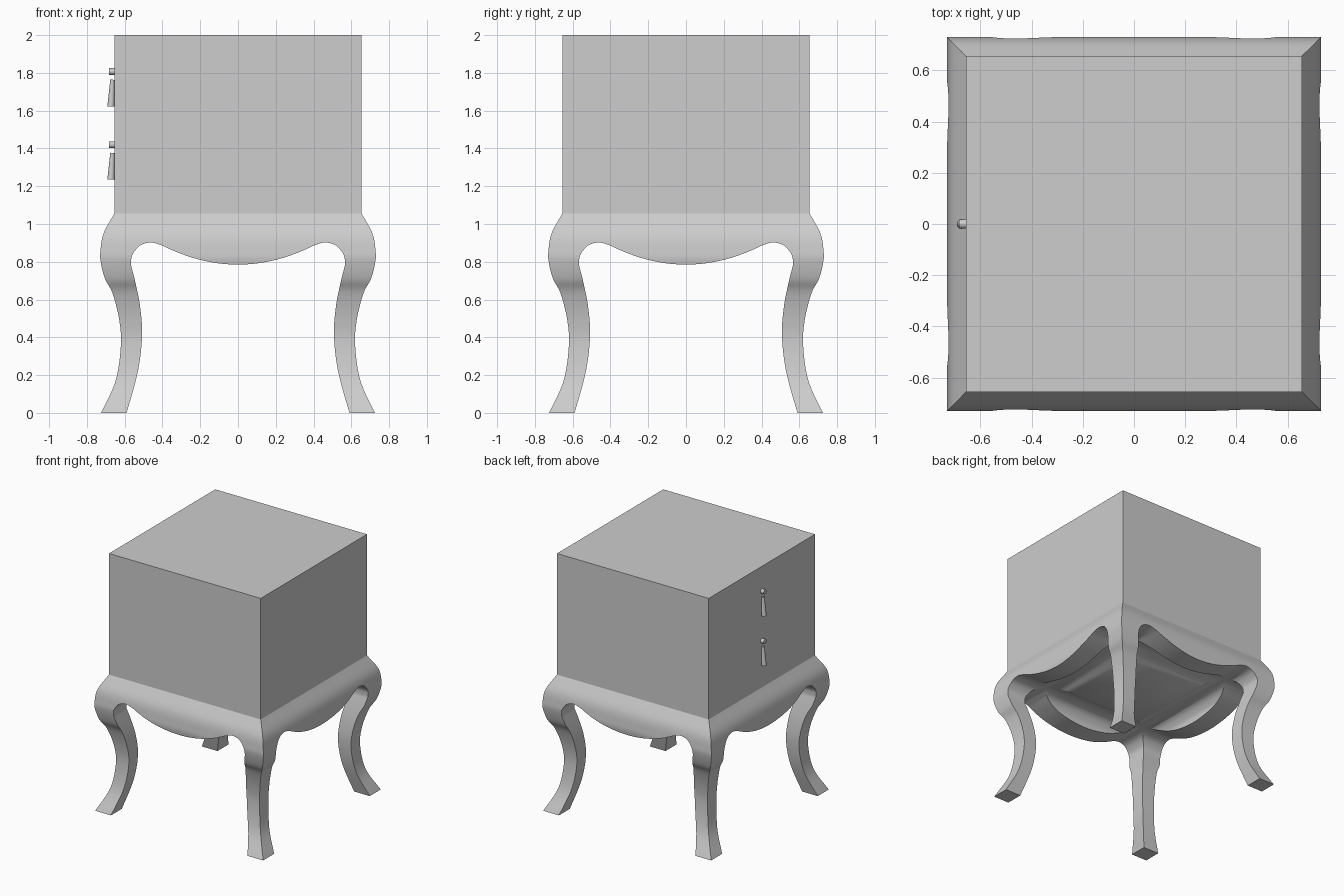
import bpy, bmesh, math
from mathutils import Vector, Matrix

cube = bpy.data.objects.get("Cube")
if cube:
    bpy.data.objects.remove(cube, do_unlink=True)

COLOUR = (0.61, 0.61, 0.61, 1)
grey = bpy.data.materials.new("mid_grey")
grey.use_nodes = True
grey.diffuse_color = COLOUR
grey.node_tree.nodes["Principled BSDF"].inputs["Base Color"].default_value = COLOUR


def finish(name, bm):
    """Turn a bmesh into a named object with outward normals."""
    bmesh.ops.recalc_face_normals(bm, faces=bm.faces)
    mesh = bpy.data.meshes.new(name)
    bm.to_mesh(mesh)
    bm.free()
    mesh.materials.append(grey)
    obj = bpy.data.objects.new(name, mesh)
    bpy.context.collection.objects.link(obj)
    return obj


def select_only(obj):
    bpy.ops.object.select_all(action='DESELECT')
    obj.select_set(True)
    bpy.context.view_layer.objects.active = obj


def smooth(obj, angle=30):
    select_only(obj)
    bpy.ops.object.shade_smooth_by_angle(angle=math.radians(angle))


def spline(points, steps=5):
    """Catmull-Rom curve through 2D points."""
    p = [Vector(q) for q in points]
    p = [2 * p[0] - p[1]] + p + [2 * p[-1] - p[-2]]
    out = []
    for a, b, c, d in zip(p, p[1:], p[2:], p[3:]):
        for i in range(steps):
            t = i / steps
            out.append(0.5 * (2 * b + (c - a) * t + (2 * a - 5 * b + 4 * c - d) * t * t
                              + (3 * b - a - 3 * c + d) * t ** 3))
    return out + [p[-2]]


def square_loft(name, profile):
    """Stack square sections whose half width follows the profile (r, z)."""
    bm = bmesh.new()
    rings = [[bm.verts.new((sx * r, sy * r, z)) for sx, sy in ((-1, -1), (1, -1), (1, 1), (-1, 1))]
             for r, z in profile]
    for low, high in zip(rings, rings[1:]):
        for i in range(4):
            j = (i + 1) % 4
            bm.faces.new((low[i], low[j], high[j], high[i]))
    bm.faces.new(rings[0][::-1])
    bm.faces.new(rings[-1])
    return finish(name, bm)


def prism(name, outline, turn):
    """Extrude an x-z outline right through in y, then turn it about z."""
    bm = bmesh.new()
    face = bm.faces.new([bm.verts.new((x, -1, z)) for x, z in outline])
    new = bmesh.ops.extrude_face_region(bm, geom=[face])["geom"]
    bmesh.ops.translate(bm, vec=(0, 2, 0), verts=[v for v in new if isinstance(v, bmesh.types.BMVert)])
    bmesh.ops.rotate(bm, matrix=Matrix.Rotation(turn, 3, 'Z'), verts=bm.verts)
    return finish(name, bm)


def round_part(name, bottom, top, depth, tilt, place):
    """Straight or tapered round piece, tilted about y and moved into place."""
    bm = bmesh.new()
    bmesh.ops.create_cone(bm, cap_ends=True, segments=16, radius1=bottom, radius2=top, depth=depth)
    bmesh.ops.rotate(bm, matrix=Matrix.Rotation(math.radians(tilt), 3, 'Y'), verts=bm.verts)
    bmesh.ops.translate(bm, vec=place, verts=bm.verts)
    smooth(finish(name, bm))


# Cabinet box
HALF, SEAM = 0.655, 1.055
square_loft("cabinet_box", [(HALF, SEAM), (HALF, 2.0)])

# Stand: curved square body, cut through both ways into legs and a bulging apron
outer = spline([(0.725, 0), (0.648, 0.17), (0.62, 0.36), (0.63, 0.5), (0.665, 0.635),
                (0.704, 0.71), (0.727, 0.8), (0.728, 0.86), (0.712, 0.95), (HALF, SEAM)], 6)
stand = square_loft("stand_legs_and_apron", outer)

# Arched opening between two legs
arch = [Vector((0.4 * i / 10, 0.785 + 0.101 * (i / 10) ** 2)) for i in range(10)]
curl = spline([(0.4, 0.886), (0.46, 0.902), (0.52, 0.885), (0.56, 0.835), (0.567, 0.785)], 5)
leg = spline([(0.567, 0.785), (0.542, 0.685), (0.518, 0.56), (0.508, 0.41), (0.53, 0.22),
              (0.59, 0), (0.62, -0.1)], 6)[1:]
half = arch + curl + leg
outline = half + [Vector((-x, z)) for x, z in half[:0:-1]]

for turn in (0, math.pi / 2):
    cutter = prism("opening_cutter", outline, turn)
    cutter.hide_render = True
    mod = stand.modifiers.new("cut", 'BOOLEAN')
    mod.operation = 'DIFFERENCE'
    mod.solver = 'EXACT'
    mod.object = cutter
    select_only(stand)
    bpy.ops.object.modifier_apply(modifier=mod.name)
    bpy.data.objects.remove(cutter, do_unlink=True)
smooth(stand)

# Drop handles: a round stud above a flared pull
for name, z in (("upper", 1.807), ("lower", 1.42)):
    round_part(name + "_knob", 0.018, 0.018, 0.03, 90, (-0.668, 0, z))
    round_part(name + "_pull", 0.019, 0.011, 0.142, 3, (-0.669, 0, z - 0.114))
